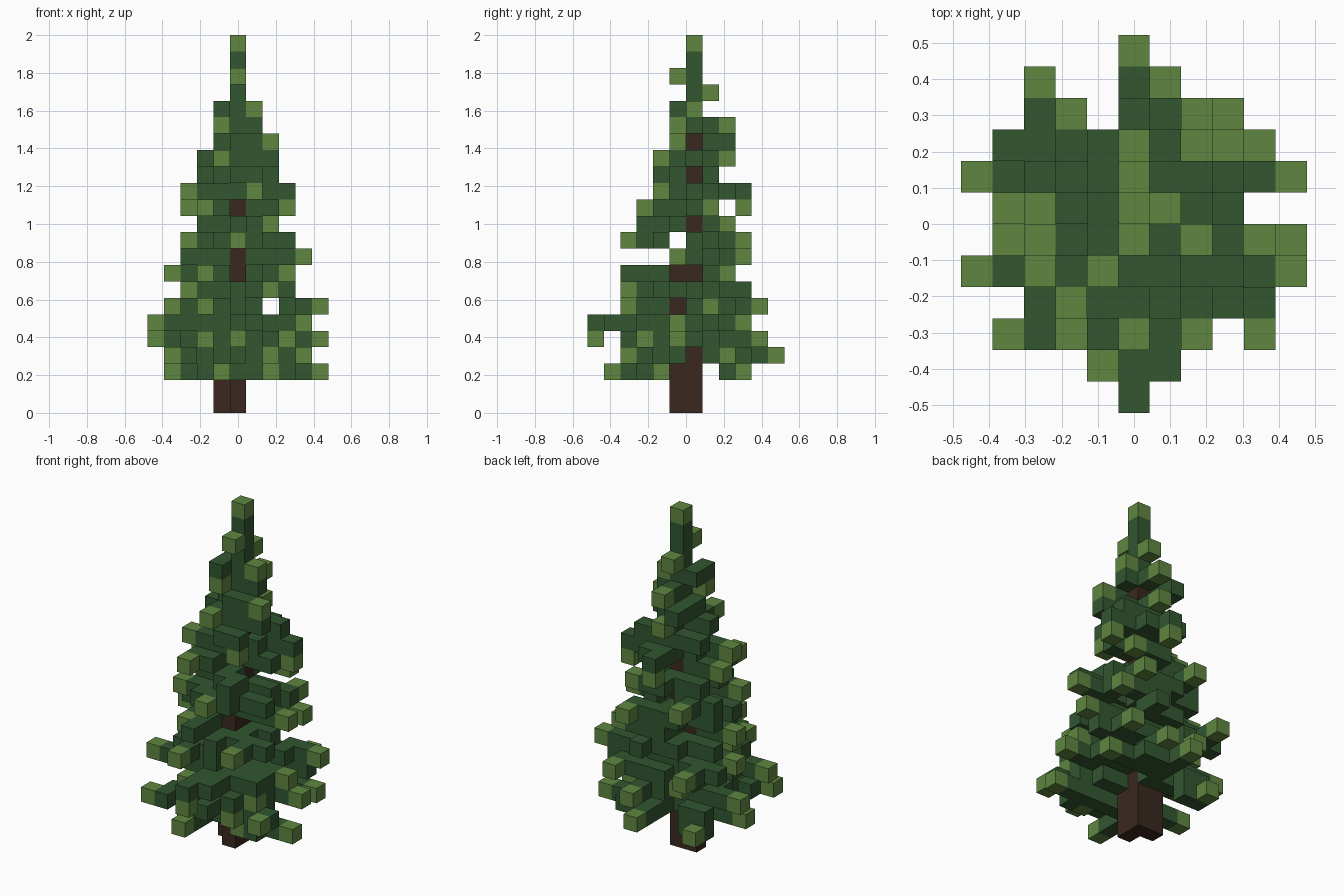
import bpy
import bmesh
from mathutils import Vector

if "Cube" in bpy.data.objects:
    bpy.data.objects.remove(bpy.data.objects["Cube"], do_unlink=True)

LAYERS = 23
CELL = 2 / LAYERS

# Branches with a bright shoot at the end: layer, then grid steps (x, y)
LOWER_SHOOTS = {
    2: [(5, -2), (-1, -5), (2, -3), (-4, -1), (-3, 3)],
    3: [(-4, -4), (4, -4), (4, 2), (0, 5), (2, -4)],
    4: [(0, -6), (5, -1), (-5, 1), (1, 4), (-2, -3), (3, -3)],
    5: [(-5, -2), (4, -1), (3, 3), (-2, 3)],
    6: [(5, 1), (-3, 4), (-2, -4), (-4, 0)],
    7: [(2, -4), (-3, -1)],
    8: [(-4, 0), (3, 2), (-2, -3)],
    9: [(4, -1), (2, 3)],
}
UPPER_SHOOTS = {
    10: [(0, -4), (-3, -2), (-2, 3)],
    11: [(2, 2)],
    12: [(3, 1), (-3, 0), (-2, -3), (0, 3)],
    13: [(-3, -1), (1, -2)],
    15: [(-1, -2), (0, 2)],
    16: [(2, -1)],
    17: [(-1, -1), (0, 2)],
    18: [(1, 0)],
    19: [(0, 1)],
    20: [(0, -1)],
    22: [(0, 0)],
}
# Branches that stay dark to the end; some carry a hanging shoot
DARK_ENDS = {
    3: [(0, -4), (-3, 2), (2, -1)],
    4: [(2, -4), (3, 0)],
    5: [(0, -6), (1, -5), (3, -3), (2, 0), (4, 1)],
    6: [(0, -3), (1, 0)],
    7: [(0, -3), (1, 3), (-3, 1), (2, 0), (1, -1)],
    8: [(-1, -4)],
    9: [(-3, 1), (-3, -1)],
    10: [(3, -2), (2, 0)],
    11: [(-2, 1), (1, -3), (-2, -1)],
    12: [(2, 0)],
    13: [(3, 1), (0, 3), (0, -1), (1, 0)],
    14: [(2, 1), (-2, 1), (1, -2)],
    15: [(2, -1), (-2, 0), (1, 0)],
    16: [(-1, 2)],
    17: [(1, 0)],
    18: [(-1, -1)],
}
shoots = {**LOWER_SHOOTS, **UPPER_SHOOTS}
cells = {}


def path_to_trunk(x, y):
    """Grid steps from a branch end back to the trunk."""
    path = [(x, y)]
    while (x, y) != (0, 0):
        if x > 0:
            sideways = abs(y) < max(x, 3)
        else:
            sideways = abs(x) > abs(y) or x == y < -1
        if sideways:
            x -= 1 if x > 0 else -1
        else:
            y -= 1 if y > 0 else -1
        path.append((x, y))
    return path


def add_branch(end, z):
    """Dark blocks from the end to the trunk, and a twig on long branches."""
    path = path_to_trunk(*end)
    for x, y in path:
        cells.setdefault((x, y, z), "branches")
    if len(path) > 4:
        x, y = path[2]
        side = 1 if z % 2 else -1
        twig = (x, y + side, z) if abs(end[0]) > abs(end[1]) else (x + side, y, z)
        cells.setdefault(twig, "branches")


def in_gap(x, y, z):
    """Open slots that show daylight between the branches."""
    return (x, z) == (2, 6) or (y, z) in ((-1, 10), (1, 2))


# Trunk: L-shaped foot, a single column above, then the green leader
for z in range(LAYERS - 1):
    cells[0, 0, z] = "trunk" if z < 17 else "branches"
    if z < 10:
        cells[0, -1, z] = cells[-1, 0, z] = "trunk"

# Bright shoots go in first so that no branch covers them
for z, ends in shoots.items():
    for end in ends:
        cells[(*end, z)] = "shoots"

# Branches; a shoot hanging from a dark end needs none of its own
for z, ends in shoots.items():
    for end in ends:
        if end not in DARK_ENDS.get(z + 1, []):
            add_branch(end, z)
for z, ends in DARK_ENDS.items():
    for end in ends:
        add_branch(end, z)
cells = {cell: part for cell, part in cells.items() if not in_gap(*cell)}


def build_part(name, mat):
    """Join the part's blocks, keeping only their outer faces."""
    bm = bmesh.new()
    for (x, y, z), part in cells.items():
        if part != name:
            continue
        center = Vector((x, y + 0.5, z + 0.5))
        for axis in range(3):
            for sign in (-1, 1):
                normal = Vector((0, 0, 0))
                normal[axis] = sign
                neighbour = (x + int(normal.x), y + int(normal.y), z + int(normal.z))
                if neighbour in cells:
                    continue
                u = Vector((0, 0, 0))
                u[(axis + 1) % 3] = 1
                v = normal.cross(u)
                corners = (-u - v, u - v, u + v, v - u)
                bm.faces.new([bm.verts.new((center + (normal + c) / 2) * CELL)
                              for c in corners])
    bmesh.ops.remove_doubles(bm, verts=bm.verts, dist=CELL / 100)
    mesh = bpy.data.meshes.new(name)
    bm.to_mesh(mesh)
    bm.free()
    mesh.materials.append(mat)
    obj = bpy.data.objects.new(name, mesh)
    bpy.context.collection.objects.link(obj)


def make_material(name, color):
    mat = bpy.data.materials.new(name)
    mat.use_nodes = True
    mat.diffuse_color = color
    mat.node_tree.nodes["Principled BSDF"].inputs["Base Color"].default_value = color
    return mat


build_part("trunk", make_material("bark brown", (0.042, 0.022, 0.014, 1)))
build_part("branches", make_material("dark green", (0.032, 0.094, 0.03, 1)))
build_part("shoots", make_material("light green", (0.114, 0.24, 0.052, 1)))
